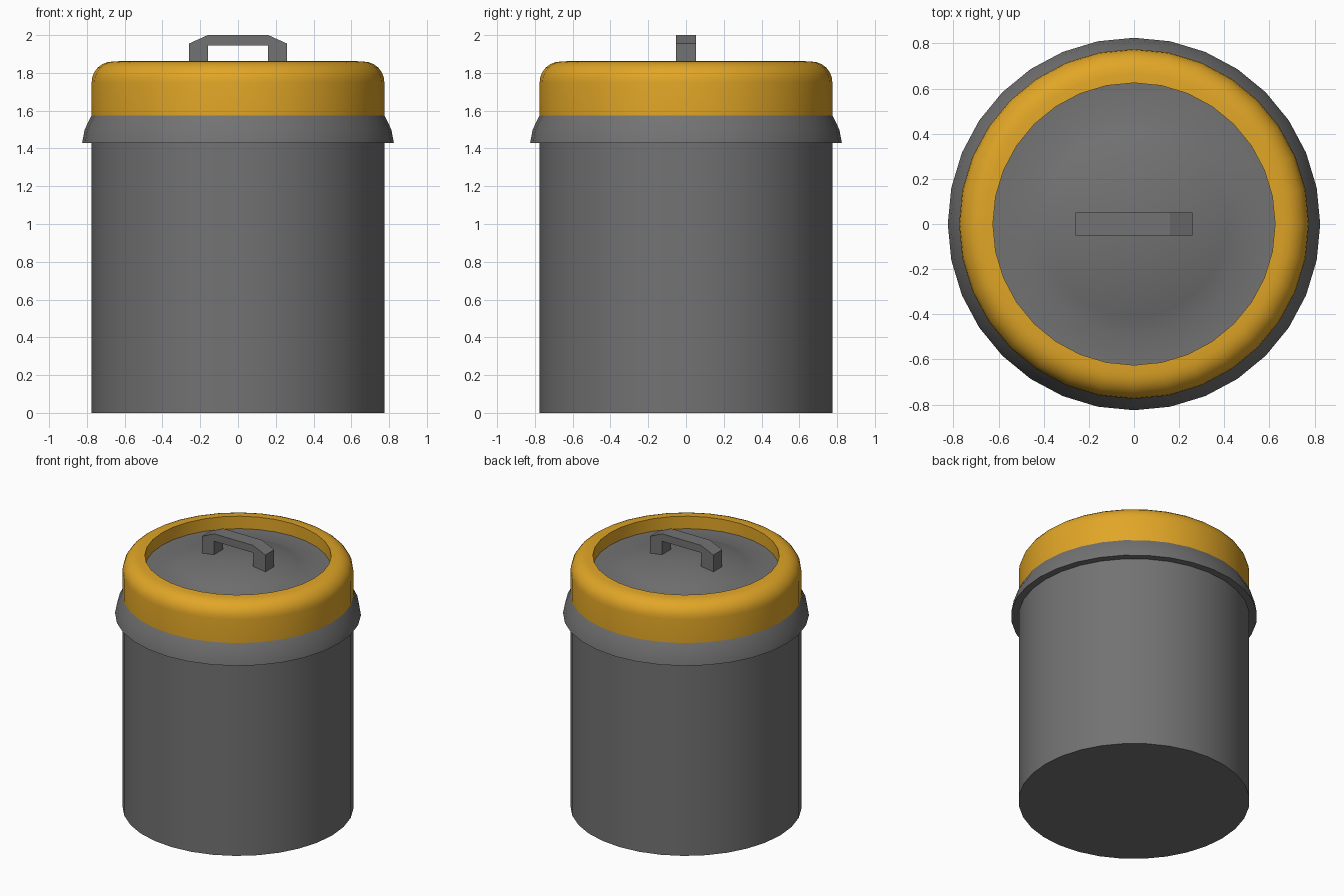
import bpy, bmesh, math

if "Cube" in bpy.data.objects:
    bpy.data.objects.remove(bpy.data.objects["Cube"], do_unlink=True)

SIDES = 32
RADIUS = 0.775


def make_material(name, rgb):
    mat = bpy.data.materials.new(name)
    mat.use_nodes = True
    color = (*rgb, 1)
    mat.diffuse_color = color
    mat.node_tree.nodes["Principled BSDF"].inputs["Base Color"].default_value = color
    return mat


def finish(name, bm, mat, smooth=True):
    bmesh.ops.remove_doubles(bm, verts=bm.verts, dist=1e-5)
    mesh = bpy.data.meshes.new(name)
    bm.to_mesh(mesh)
    bm.free()
    mesh.materials.append(mat)
    obj = bpy.data.objects.new(name, mesh)
    bpy.context.collection.objects.link(obj)
    if smooth:
        bpy.ops.object.select_all(action="DESELECT")
        obj.select_set(True)
        bpy.context.view_layer.objects.active = obj
        bpy.ops.object.shade_smooth_by_angle(angle=math.radians(35))
    return obj


def lathe(name, profile, mat):
    """Spin an (r, z) profile, listed bottom to top on the outside, about z."""
    bm = bmesh.new()
    rings = []
    for r, z in profile:
        if r == 0:
            rings.append([bm.verts.new((0, 0, z))] * SIDES)
        else:
            rings.append([bm.verts.new((r * math.cos(a), r * math.sin(a), z))
                          for a in (math.tau * i / SIDES for i in range(SIDES))])
    for low, high in zip(rings, rings[1:]):
        for i in range(SIDES):
            j = (i + 1) % SIDES
            corners = [low[i], low[j], high[j], high[i]]
            bm.faces.new(list(dict.fromkeys(corners)))
    return finish(name, bm, mat)


grey = make_material("metal grey", (0.17, 0.17, 0.17))
gold = make_material("golden yellow", (0.75, 0.38, 0.02))

# Straight can with a closed base
lathe("body", [(0, 0), (RADIUS, 0), (RADIUS, 1.43)], grey)

# Flared lip of the lid
lathe("lid_skirt", [(RADIUS, 1.43), (0.825, 1.43), (0.812, 1.5), (RADIUS, 1.575)], grey)

# Rounded band with an inner wall
corner = 0.11
arc = [(RADIUS - corner + corner * math.cos(t), 1.75 + corner * math.sin(t))
       for t in (math.pi / 2 * k / 6 for k in range(7))]
lathe("lid_band", [(RADIUS, 1.575)] + arc + [(0.625, 1.862), (0.625, 1.77)], gold)

# Recessed lid top with a shallow dome
dome = [(0.49 * (1 - k / 6), 1.77 + 0.085 * (1 - (1 - k / 6) ** 2)) for k in range(7)]
lathe("lid_top", [(0.625, 1.77)] + dome, grey)

# Bridge handle, extruded from its front outline
half = [(0.16, 1.945), (0.16, 1.80), (0.26, 1.80), (0.26, 1.955), (0.16, 2.0)]
outline = half + [(-x, z) for x, z in reversed(half)]
bm = bmesh.new()
face = bm.faces.new([bm.verts.new((x, -0.052, z)) for x, z in outline])
extruded = bmesh.ops.extrude_face_region(bm, geom=[face])
bmesh.ops.translate(bm, vec=(0, 0.104, 0),
                    verts=[v for v in extruded["geom"] if isinstance(v, bmesh.types.BMVert)])
bmesh.ops.recalc_face_normals(bm, faces=bm.faces)
finish("handle", bm, grey, smooth=False)
